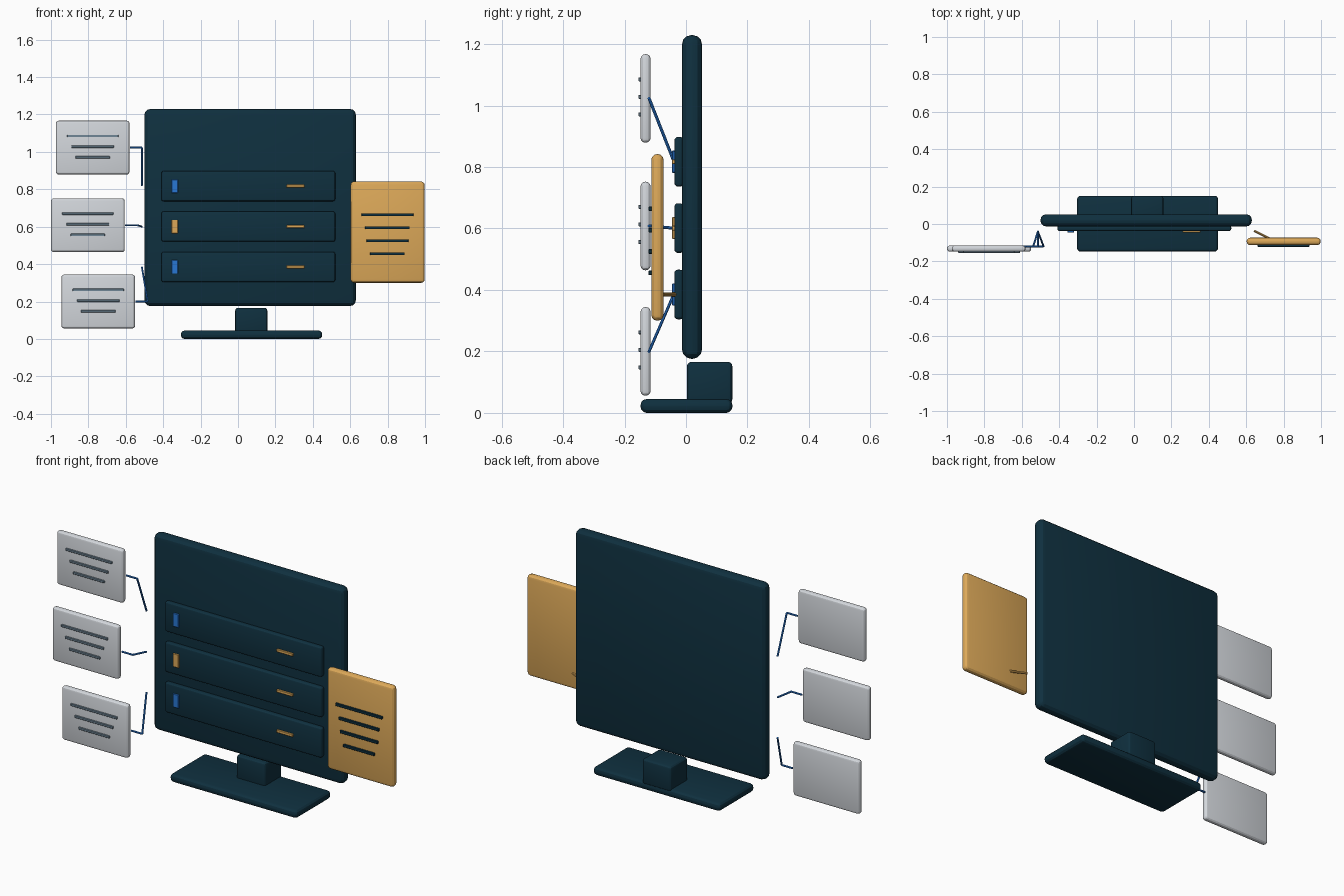
import bpy, bmesh, math
from mathutils import Vector

if "Cube" in bpy.data.objects:
    bpy.data.objects.remove(bpy.data.objects["Cube"])


def material(name, rgb):
    """Flat colour given as 0-255 display values, stored as linear."""
    lin = [((c / 255 + 0.055) / 1.055) ** 2.4 if c > 10 else c / 255 / 12.92 for c in rgb]
    m = bpy.data.materials.new(name)
    m.diffuse_color = (*lin, 1)
    m.use_nodes = True
    m.node_tree.nodes["Principled BSDF"].inputs["Base Color"].default_value = m.diffuse_color
    return m


NAVY = material("dark teal", (15, 48, 63))
AMBER = material("amber", (221, 169, 89))
SILVER = material("light grey", (211, 215, 220))
BLUE = material("blue", (40, 119, 212))
SLATE = material("slate grey", (112, 134, 150))


def finish(name, bm, mat):
    bmesh.ops.recalc_face_normals(bm, faces=bm.faces)
    mesh = bpy.data.meshes.new(name)
    bm.to_mesh(mesh)
    bm.free()
    mesh.materials.append(mat)
    ob = bpy.data.objects.new(name, mesh)
    bpy.context.collection.objects.link(ob)
    return ob


def box(name, x, y, z, mat, bevel=0.0, segments=3):
    """Rounded box from (min, max) ranges on each axis."""
    bm = bmesh.new()
    bmesh.ops.create_cube(bm, size=1)
    for v in bm.verts:
        v.co = [(a + b) / 2 + c * (b - a) for (a, b), c in zip((x, y, z), v.co)]
    if bevel:
        bmesh.ops.bevel(bm, geom=bm.edges[:], offset=bevel, segments=segments,
                        profile=0.5, affect='EDGES', clamp_overlap=True)
    return finish(name, bm, mat)


def rod(name, points, radius, mat):
    """Straight round rods joining consecutive points."""
    bm = bmesh.new()
    for a, b in zip(points, points[1:]):
        a, b = Vector(a), Vector(b)
        new = bmesh.ops.create_cone(bm, cap_ends=True, segments=8, radius1=radius,
                                    radius2=radius, depth=(b - a).length)["verts"]
        turn = (b - a).to_track_quat('Z', 'Y').to_matrix()
        for v in new:
            v.co = turn @ v.co + (a + b) / 2
    return finish(name, bm, mat)


# Screen and stand
box("screen", (-0.5, 0.63), (-0.013, 0.052), (0.176, 1.229), NAVY, 0.03)
box("stand_neck", (-0.015, 0.157), (0.003, 0.151), (0.03, 0.166), NAVY, 0.015)
box("stand_base", (-0.305, 0.45), (-0.148, 0.151), (0, 0.045), NAVY, 0.02)

# Server rows with a status light and a handle bar
for i, (zc, light) in enumerate([(0.817, BLUE), (0.601, AMBER), (0.385, BLUE)], 1):
    box(f"row_{i}", (-0.41, 0.52), (-0.038, -0.008), (zc - 0.081, zc + 0.081), NAVY, 0.012)
    box(f"row_light_{i}", (-0.356, -0.321), (-0.045, -0.035),
        (zc - 0.036, zc + 0.036), light, 0.002, 1)
    box(f"row_bar_{i}", (0.26, 0.355), (-0.046, -0.035),
        (zc - 0.008, zc + 0.008), AMBER, 0.002, 1)

# Grey note cards, their text bars and bent connectors
for i, (xc, zc, row_z) in enumerate(
        [(-0.777, 1.023, 0.82), (-0.803, 0.608, 0.601), (-0.747, 0.2, 0.385)], 1):
    box(f"note_card_{i}", (xc - 0.197, xc + 0.197), (-0.148, -0.115),
        (zc - 0.144, zc + 0.144), SILVER, 0.015)
    for j, half in enumerate((0.137, 0.114, 0.092)):
        z = zc + 0.062 - 0.057 * j
        box(f"note_bar_{i}_{j + 1}", (xc - half, xc + half), (-0.155, -0.145),
            (z - 0.0065, z + 0.0065), SLATE, 0.002, 1)
    rod(f"note_connector_{i}", [(xc + 0.2, -0.12, zc), (xc + 0.264, -0.12, zc),
                                (-0.514, -0.04, row_z)], 0.005, BLUE)

# Amber side card with text bars and a short connector
box("side_card", (0.602, 0.998), (-0.113, -0.073), (0.30, 0.842), AMBER, 0.019)
for j, half in enumerate((0.138, 0.119, 0.112, 0.092)):
    z = 0.664 - 0.0695 * j
    box(f"side_bar_{j + 1}", (0.799 - half, 0.799 + half), (-0.122, -0.11),
        (z - 0.0075, z + 0.0075), NAVY, 0.002, 1)
rod("side_connector", [(0.642, -0.036, 0.385), (0.722, -0.076, 0.385)], 0.006, AMBER)

# Smooth rounding on the bevels
for ob in bpy.context.scene.objects:
    ob.select_set(True)
    bpy.context.view_layer.objects.active = ob
bpy.ops.object.shade_smooth_by_angle(angle=math.radians(25))
